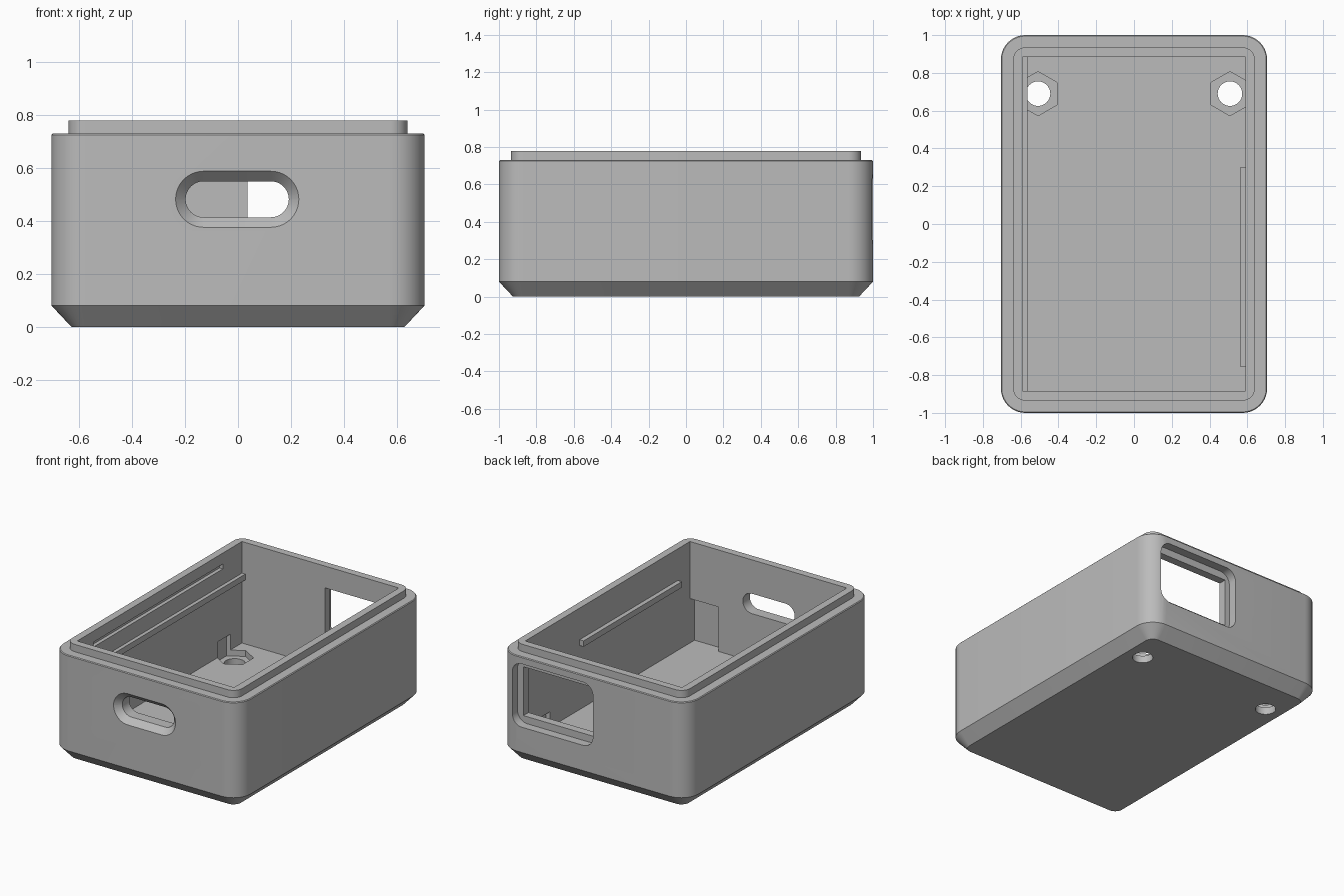
import bpy, bmesh, math

if "Cube" in bpy.data.objects:
    bpy.data.objects.remove(bpy.data.objects["Cube"], do_unlink=True)

grey = bpy.data.materials.new("plain grey")
grey.use_nodes = True
GREY = (0.5, 0.5, 0.5, 1)
grey.diffuse_color = GREY
grey.node_tree.nodes["Principled BSDF"].inputs["Base Color"].default_value = GREY


def rounded_outline(w, d, r, steps=10):
    """Closed outline of a rounded rectangle with half sizes w and d."""
    pts = []
    for q, (sx, sy) in enumerate([(1, 1), (-1, 1), (-1, -1), (1, -1)]):
        for i in range(steps + 1):
            a = math.pi / 2 * (q + i / steps)
            pts.append((sx * (w - r) + r * math.cos(a), sy * (d - r) + r * math.sin(a)))
    return pts


def loft(name, rings):
    """Skin a stack of equal-length rings and cap both ends."""
    bm = bmesh.new()
    loops = [[bm.verts.new(p) for p in ring] for ring in rings]
    for a, b in zip(loops, loops[1:]):
        for i in range(len(a)):
            j = (i + 1) % len(a)
            bm.faces.new((a[i], a[j], b[j], b[i]))
    bm.faces.new(loops[0])
    bm.faces.new(loops[-1])
    bmesh.ops.recalc_face_normals(bm, faces=bm.faces)
    mesh = bpy.data.meshes.new(name)
    bm.to_mesh(mesh)
    bm.free()
    mesh.materials.append(grey)
    obj = bpy.data.objects.new(name, mesh)
    bpy.context.collection.objects.link(obj)
    return obj


def box(name, x, y, z):
    rect = [(x[0], y[0]), (x[1], y[0]), (x[1], y[1]), (x[0], y[1])]
    return loft(name, [[(px, py, h) for px, py in rect] for h in z])


def prism(name, x, y, r, z, sides):
    """Upright prism with a corner pointing along y."""
    ring = [(x + r * math.sin(math.tau * i / sides), y + r * math.cos(math.tau * i / sides))
            for i in range(sides)]
    return loft(name, [[(px, py, h) for px, py in ring] for h in z])


def wall_ring(y, cx, cz, w, h, r):
    """Rounded outline standing in a front or back wall."""
    return [(cx + px, y, cz + pz) for px, pz in rounded_outline(w, h, r)]


def cut(target, cutter):
    cutter.hide_render = True
    mod = target.modifiers.new("cut", 'BOOLEAN')
    mod.operation = 'DIFFERENCE'
    mod.solver = 'EXACT'
    mod.object = cutter
    bpy.context.view_layer.update()
    graph = bpy.context.evaluated_depsgraph_get()
    mesh = bpy.data.meshes.new_from_object(target.evaluated_get(graph))
    target.modifiers.clear()
    target.data = mesh
    bpy.data.objects.remove(cutter, do_unlink=True)


# Body with chamfered base and a raised lip for the lid
W, D, R = 0.705, 1.0, 0.13
levels = [(0.075, 0), (0, 0.08), (0, 0.725), (0.005, 0.73), (0.065, 0.73), (0.065, 0.78)]
case = loft("case_body", [[(x, y, z) for x, y in rounded_outline(W - i, D - i, R - i)]
                          for i, z in levels])

# Inner cavity
IX, IY, FLOOR = 0.59, 0.885, 0.09
cut(case, box("cavity", (-IX, IX), (-IY, IY), (FLOOR, 1)))

# Flared cable slot in the front wall
slot = [(-1.04, 0.146), (-1.0, 0.106), (-0.96, 0.068), (-0.8, 0.068)]
cut(case, loft("cable_slot", [wall_ring(y, -0.003, 0.482, 0.127 + r, r, r * 0.999)
                              for y, r in slot]))

# Stepped socket window in the back wall
cut(case, loft("window_recess", [wall_ring(y, 0.305, 0.467, 0.305, 0.215, 0.075)
                                 for y in (0.94, 1.1)]))
cut(case, box("window_opening", (0.035, 0.565), (0.8, 1.1), (0.3, 0.632)))

# Screw holes with hexagonal nut pockets
for side in (-1, 1):
    cut(case, prism("nut_pocket", side * 0.508, 0.69, 0.117, (0.05, 0.197), 6))
    cut(case, prism("screw_hole", side * 0.508, 0.69, 0.065, (-0.1, 0.15), 32))

# Relief in the front wall and long groove in the right wall
cut(case, box("corner_relief", (0.376, IX), (-0.935, -0.8), (FLOOR, 0.392)))
cut(case, box("side_groove", (-0.615, -0.5), (-0.71, 0.68), (0.672, 0.705)))

bpy.ops.object.select_all(action='DESELECT')
case.select_set(True)
bpy.context.view_layer.objects.active = case
bpy.ops.object.shade_smooth_by_angle(angle=math.radians(25))

# Board support rails on the side walls
box("right_rail", (-IX - 0.01, -0.565), (-IY - 0.005, IY + 0.005), (0.525, 0.565))
box("left_rail", (0.56, IX + 0.01), (-0.755, 0.3), (0.525, 0.565))
